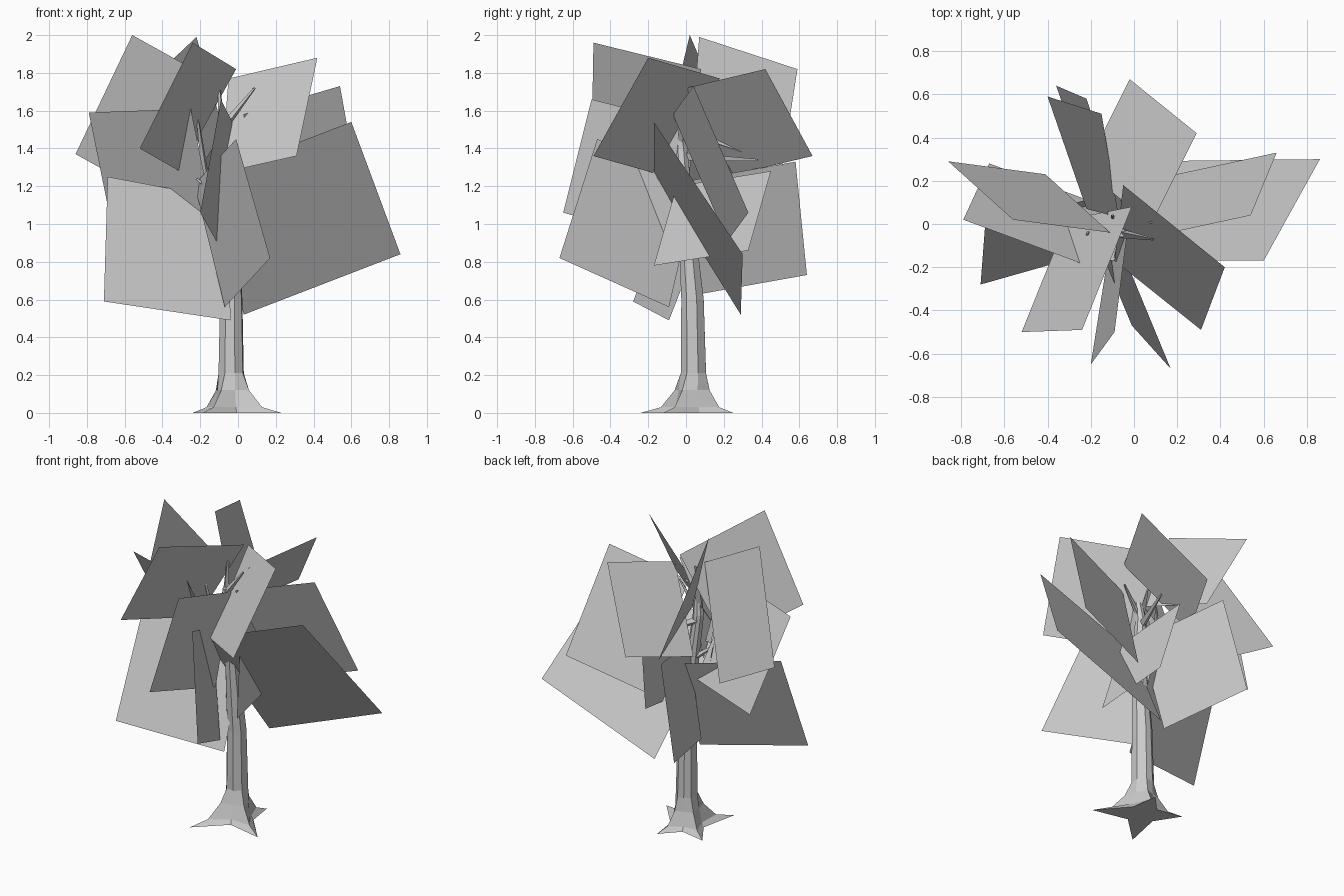
import bpy, math
from mathutils import Vector


def make(name, verts, faces):
    me = bpy.data.meshes.new(name)
    me.from_pydata([tuple(v) for v in verts], [], faces)
    me.update()
    ob = bpy.data.objects.new(name, me)
    bpy.context.collection.objects.link(ob)
    return ob


def loft(name, rings):
    """Skin equal-length rings and cap both ends."""
    n = len(rings[0])
    verts = [v for r in rings for v in r]
    faces = [list(range(n))[::-1]]
    for k in range(len(rings) - 1):
        for i in range(n):
            j = (i + 1) % n
            faces.append((k*n + i, k*n + j, (k+1)*n + j, (k+1)*n + i))
    top = (len(rings) - 1) * n
    faces.append(list(range(top, top + n)))
    return make(name, verts, faces)


def twig(name, a, b, r):
    """Three-sided tapering branch."""
    a, b = Vector(a), Vector(b)
    d = (b - a).normalized()
    u = d.orthogonal().normalized()
    w = d.cross(u)
    rings = []
    for p, s in ((a, r), (b, r * 0.25)):
        rings.append([p + s * (math.cos(t) * u + math.sin(t) * w)
                      for t in (0, 2.094, 4.189)])
    return loft(name, rings)


def leaf_card(name, a, b, d, c=None):
    """Flat card: outer corners a, b, inner corner d beside a; c completes it."""
    a, b, d = Vector(a), Vector(b), Vector(d)
    c = Vector(c) if c else b + d - a
    return make(name, (a, b, c, d), [(0, 1, 2, 3)])


# Trunk with four root spurs; valleys lie between the root directions
c0 = Vector((-0.035, 0.035))
tips = [Vector(p) - c0 for p in ((0.23, -0.12), (0.04, 0.25), (-0.24, 0.17), (-0.19, -0.24))]
dirs = []
for i, t in enumerate(tips):
    nxt = tips[(i + 1) % 4]
    dirs.append((t, t.length))
    dirs.append(((t.normalized() + nxt.normalized()), 0.11))


def trunk_ring(cx, cy, z, r, flare, valley):
    ring = []
    for k, (d, full) in enumerate(dirs):
        length = r + (full - r) * (flare if k % 2 == 0 else valley)
        p = d.normalized() * length
        ring.append((cx + p.x, cy + p.y, z))
    return ring


loft("trunk", [trunk_ring(*a) for a in (
    (-0.035, 0.035, 0.00, 0.07, 1.0, 0.9),
    (-0.035, 0.035, 0.03, 0.07, 0.5, 0.6),
    (-0.035, 0.035, 0.12, 0.07, 0.16, 0.15),
    (-0.035, 0.040, 0.21, 0.070, 0, 0),
    (-0.035, 0.035, 0.60, 0.062, 0, 0),
    (-0.045, -0.005, 1.10, 0.042, 0, 0),
    (-0.075, -0.025, 1.40, 0.035, 0, 0),
    (-0.06, -0.04, 1.56, 0.022, 0, 0))])

# Small branches reaching into the crown
for i, (a, b, r) in enumerate((
        ((-0.07, -0.04, 1.52), (0.09, -0.07, 1.72), 0.025),
        ((-0.08, -0.03, 1.40), (0.06, -0.02, 1.60), 0.022),
        ((-0.08, -0.03, 1.45), (-0.10, 0.04, 1.75), 0.025),
        ((-0.05, 0.0, 1.10), (-0.22, -0.02, 1.24), 0.022),
        ((-0.17, 0.0, 1.25), (-0.22, -0.05, 1.61), 0.022),
        ((-0.05, 0.0, 1.10), (-0.09, -0.16, 1.25), 0.022),
        ((-0.07, 0.0, 1.36), (0.10, 0.38, 1.34), 0.025))):
    twig(f"branch_{i + 1}", a, b, r)

# Leaf cards: two outer corners, then inner corner(s)
cards = (
    ((-0.56, 0.02, 2.00), (-0.86, 0.29, 1.37), (-0.11, -0.04, 1.75)),
    ((-0.24, -0.49, 1.96), (-0.52, -0.50, 1.40), (-0.01, 0.08, 1.82), (-0.31, 0.02, 1.28)),
    ((0.42, -0.20, 1.88), (0.31, -0.49, 1.36), (-0.05, 0.18, 1.77), (-0.09, -0.17, 1.27)),
    ((-0.79, 0.02, 1.59), (-0.67, 0.28, 1.00), (-0.25, -0.18, 1.61)),
    ((-0.69, -0.02, 1.25), (-0.71, -0.28, 0.59), (-0.05, 0.16, 1.13), (-0.04, -0.09, 0.49)),
    ((-0.09, -0.50, 1.66), (-0.20, -0.65, 1.06), (-0.03, -0.03, 1.54), (-0.11, -0.08, 0.90)),
    ((-0.01, -0.47, 1.45), (0.17, -0.67, 0.82), (-0.23, 0.06, 1.21), (-0.07, -0.09, 0.56)),
    ((0.60, -0.17, 1.54), (0.86, 0.30, 0.84), (-0.13, -0.17, 1.26), (0.03, 0.29, 0.52)),
    ((0.54, 0.04, 1.73), (0.66, 0.33, 1.06), (0.03, -0.07, 1.58)),
    ((0.29, 0.42, 1.82), (-0.02, 0.67, 1.36), (0.08, 0.00, 1.72)),
    ((-0.40, 0.59, 1.82), (-0.15, 0.51, 1.31), (-0.22, 0.07, 1.99), (-0.07, 0.03, 1.47)),
    ((-0.22, 0.58, 1.33), (-0.36, 0.64, 0.73), (-0.03, 0.02, 1.23)),
    ((0.01, 0.45, 1.28), (0.07, 0.33, 0.86), (0.05, -0.05, 1.20)),
)
for i, card in enumerate(cards):
    leaf_card(f"leaf_card_{i + 1}", *card)
